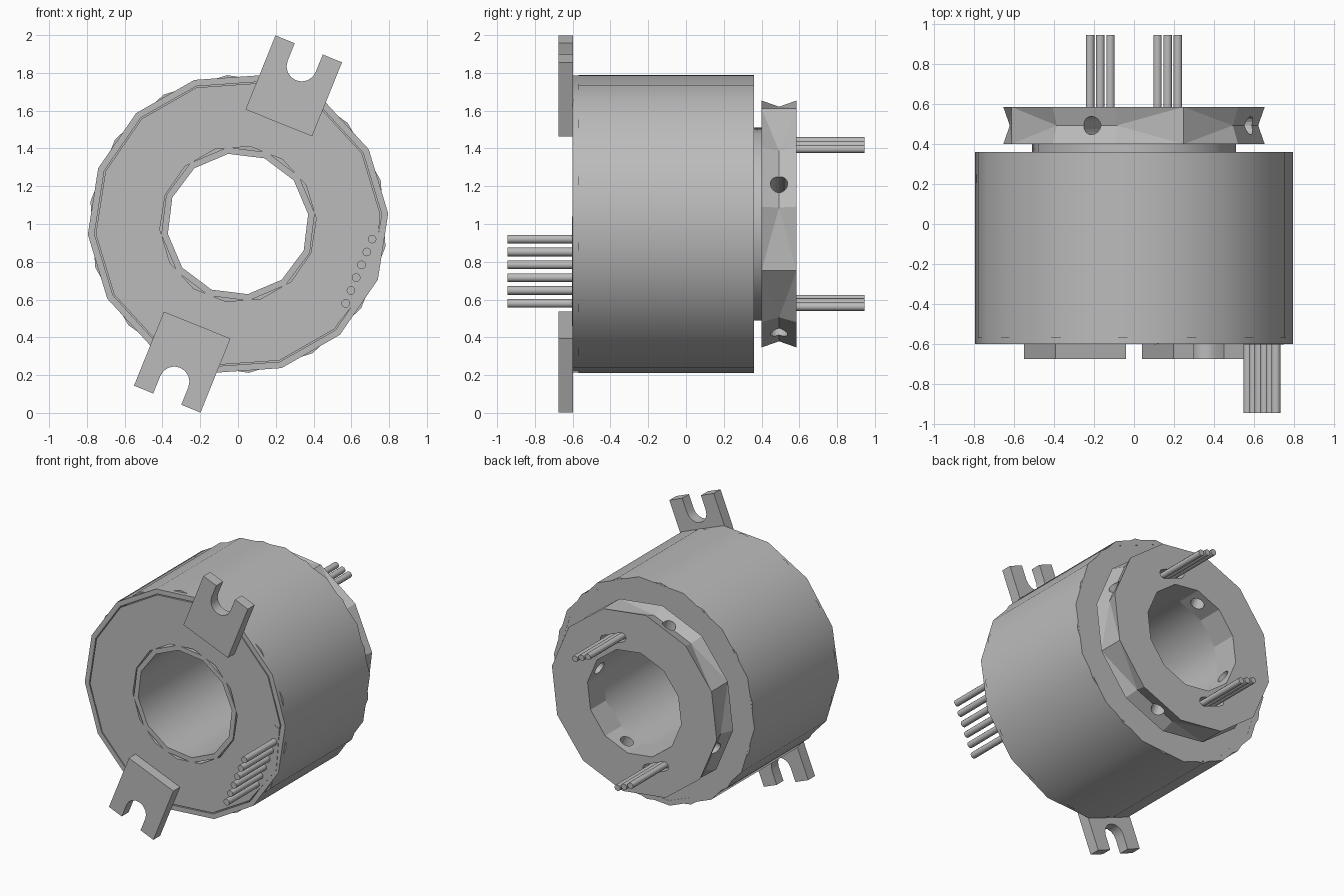
import bpy, bmesh
from math import cos, sin, pi, radians
from mathutils import Matrix, Vector

cube = bpy.data.objects.get("Cube")
if cube:
    bpy.data.objects.remove(cube, do_unlink=True)

grey = bpy.data.materials.new("light_grey")
grey.use_nodes = True
grey.diffuse_color = (0.5, 0.5, 0.5, 1)
grey.node_tree.nodes["Principled BSDF"].inputs["Base Color"].default_value = (0.5, 0.5, 0.5, 1)

AXIS_Z = 1.0
TILT = 68  # direction of the brackets and rear leads, in degrees


def polar(r, deg, y):
    a = radians(deg)
    return Vector((r * cos(a), y, AXIS_Z + r * sin(a)))


def local(u, v, y, turn=0):
    """Point at radius v along the tilted direction, offset sideways by u."""
    a = radians(TILT + turn)
    return Vector((v * cos(a) + u * sin(a), y, AXIS_Z + v * sin(a) - u * cos(a)))


def finish(name, bm, smooth=None):
    bmesh.ops.recalc_face_normals(bm, faces=bm.faces)
    mesh = bpy.data.meshes.new(name)
    bm.to_mesh(mesh)
    bm.free()
    mesh.materials.append(grey)
    ob = bpy.data.objects.new(name, mesh)
    bpy.context.collection.objects.link(ob)
    if smooth:
        bpy.ops.object.select_all(action='DESELECT')
        ob.select_set(True)
        bpy.context.view_layer.objects.active = ob
        bpy.ops.object.shade_smooth_by_angle(angle=radians(smooth))
    return ob


def lathe(profile, sides, phase):
    """Sweep a closed (radius, y) profile round the y axis."""
    bm = bmesh.new()
    rings = [[bm.verts.new(polar(r, phase + 360 * i / sides, y)) for r, y in profile]
             for i in range(sides)]
    n = len(profile)
    for i in range(sides):
        a, b = rings[i], rings[(i + 1) % sides]
        for j in range(n):
            k = (j + 1) % n
            bm.faces.new((a[j], a[k], b[k], b[j]))
    return bm, rings


def tube(name, inner, outer, y0, y1, sides, phase):
    bm, _ = lathe([(inner, y0), (outer, y0), (outer, y1), (inner, y1)], sides, phase)
    return finish(name, bm, 35)


def prism(bm, points, depth):
    """Extrude a flat outline along y."""
    face = bm.faces.new([bm.verts.new(p) for p in points])
    out = bmesh.ops.extrude_face_region(bm, geom=[face])
    moved = [g for g in out["geom"] if isinstance(g, bmesh.types.BMVert)]
    bmesh.ops.translate(bm, verts=moved, vec=(0, depth, 0))


def rod(bm, start, end, radius, sides):
    d = end - start
    m = Matrix.Translation((start + end) / 2) @ d.to_track_quat('Z', 'Y').to_matrix().to_4x4()
    bmesh.ops.create_cone(bm, cap_ends=True, segments=sides, radius1=radius,
                          radius2=radius, depth=d.length, matrix=m)


# Housing: outer shell, offset sleeve, front lid and bore tube
tube("housing_shell", 0.762, 0.797, -0.6, 0.36, 14, 4)
tube("housing_sleeve", 0.48, 0.79, -0.57, 0.359, 14, 17)
tube("front_lid", 0.415, 0.755, -0.6, -0.5, 14, 4)
tube("bore_tube", 0.375, 0.41, -0.6, 0.41, 12, 8)
tube("rear_neck", 0.4, 0.515, 0.3, 0.41, 12, 8)

# Rear collar: faceted rim, pinched in the middle except at four corners
bm, rings = lathe([(0.375, 0.4), (0.66, 0.4), (0.66, 0.4925), (0.66, 0.585), (0.375, 0.585)], 12, 8)
for i, ring in enumerate(rings):
    if i % 3 != 2:
        v = ring[2].co
        v.x *= 0.95
        v.z = AXIS_Z + (v.z - AXIS_Z) * 0.95
bmesh.ops.triangulate(bm, faces=bm.faces)
collar = finish("rear_collar", bm)

# Cutter: radial screw holes and lead slots
bm = bmesh.new()
for i in range(4):
    rod(bm, polar(0.25, 20 + 90 * i, 0.4925), polar(0.8, 20 + 90 * i, 0.4925), 0.046, 16)
for turn in (0, 180):
    slot = []
    for side, first in ((1, -90), (-1, 90)):
        for k in range(7):
            a = radians(first + 30 * k)
            slot.append(local(side * 0.075 + 0.032 * cos(a), 0.45 + 0.032 * sin(a), 0.52, turn))
    prism(bm, slot, 0.1)
cutter = finish("collar_cutter", bm)
cutter.hide_render = True
mod = collar.modifiers.new("holes", 'BOOLEAN')
mod.operation = 'DIFFERENCE'
mod.solver = 'EXACT'
mod.object = cutter
bpy.context.view_layer.objects.active = collar
bpy.ops.object.modifier_apply(modifier=mod.name)
bpy.data.objects.remove(cutter, do_unlink=True)

# Rear leads: two groups of three
for name, turn in (("upper_rear_leads", 0), ("lower_rear_leads", 180)):
    bm = bmesh.new()
    for u in (-0.055, 0, 0.055):
        rod(bm, local(u, 0.45, 0.5, turn), local(u, 0.45, 0.945, turn), 0.022, 10)
    finish(name, bm, 40)

# Front leads: a row of six, over a thin potting strip
bm = bmesh.new()
first, last = Vector((0.71, 0, 0.92)), Vector((0.57, 0, 0.58))
for i in range(6):
    p = first.lerp(last, i / 5)
    rod(bm, p + Vector((0, -0.945, 0)), p + Vector((0, -0.55, 0)), 0.023, 12)
finish("front_leads", bm, 40)

bm = bmesh.new()
strip = [(0.71, 1.04), (0.75, 1.02), (0.725, 0.72), (0.52, 0.46), (0.48, 0.48)]
prism(bm, [Vector((x, -0.603, z)) for x, z in strip], 0.02)
finish("potting_strip", bm)

# Mounting brackets: plates with an open rounded notch
for name, turn in (("upper_bracket", 0), ("lower_bracket", 180)):
    outline = [(-0.19, 0.577), (-0.19, 1.0), (-0.08, 1.0)]
    outline += [(-0.08 * cos(pi * k / 8), 0.9 - 0.08 * sin(pi * k / 8)) for k in range(9)]
    outline += [(0.08, 1.0), (0.19, 1.0), (0.19, 0.577)]
    bm = bmesh.new()
    prism(bm, [local(u, v, -0.675, turn) for u, v in outline], 0.077)
    finish(name, bm, 30)
